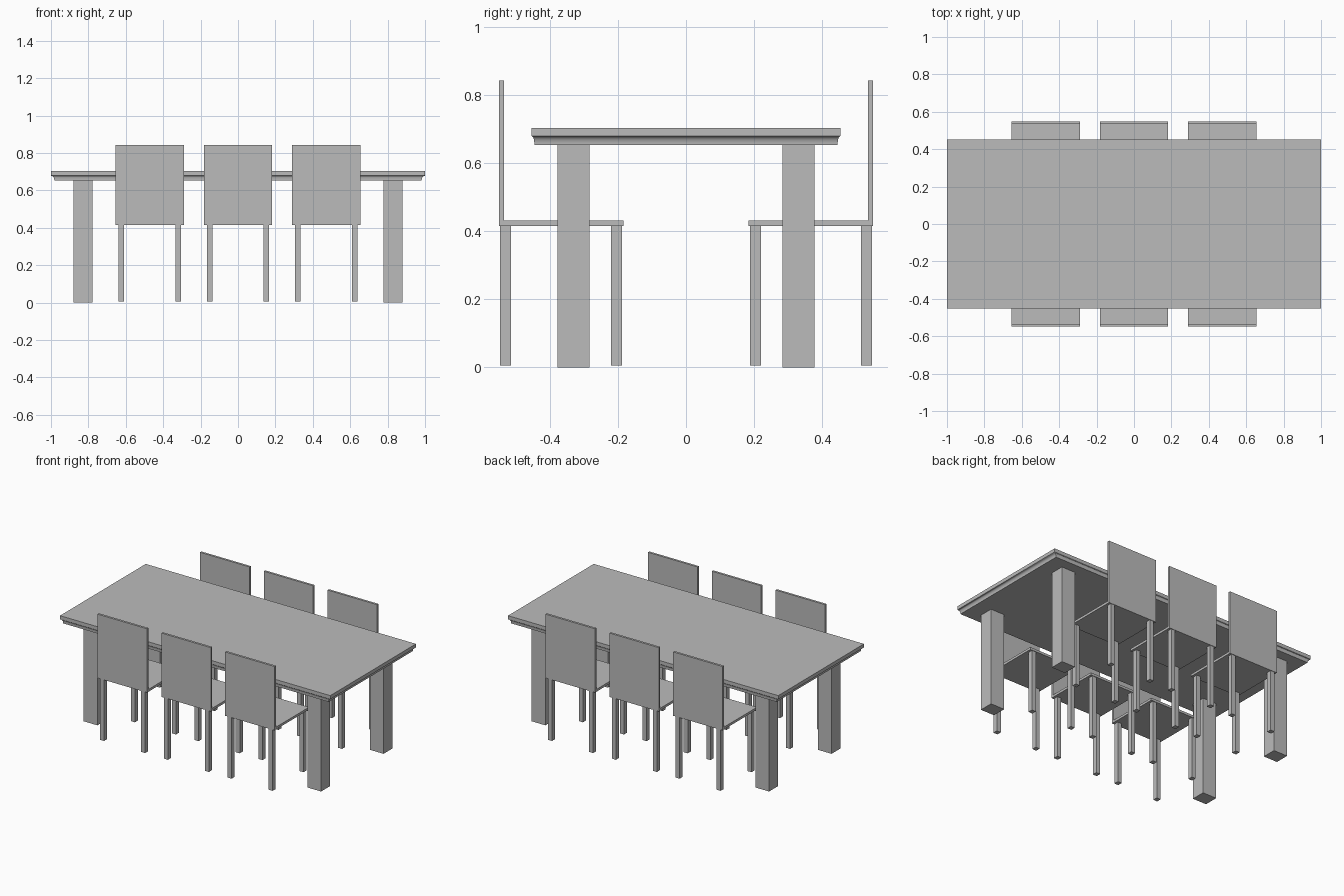
import bpy, bmesh, math

cube = bpy.data.objects.get("Cube")
if cube:
    bpy.data.objects.remove(cube)

grey = bpy.data.materials.new("plain grey")
grey.use_nodes = True
GREY = (0.5, 0.5, 0.5, 1)
grey.diffuse_color = GREY
grey.node_tree.nodes["Principled BSDF"].inputs["Base Color"].default_value = GREY


def finish(name, bm):
    bmesh.ops.recalc_face_normals(bm, faces=bm.faces)
    mesh = bpy.data.meshes.new(name)
    bm.to_mesh(mesh)
    bm.free()
    mesh.materials.append(grey)
    obj = bpy.data.objects.new(name, mesh)
    bpy.context.collection.objects.link(obj)
    return obj


def box(name, center, size):
    bm = bmesh.new()
    bmesh.ops.create_cube(bm, size=1)
    bmesh.ops.scale(bm, vec=size, verts=bm.verts)
    bmesh.ops.translate(bm, vec=center, verts=bm.verts)
    return finish(name, bm)


def stacked_rings(name, rings):
    """Closed solid through rectangular rings of (half x, half y, z)."""
    bm = bmesh.new()
    loops = [[bm.verts.new((sx * x, sy * y, z))
              for sx, sy in ((-1, -1), (1, -1), (1, 1), (-1, 1))]
             for x, y, z in rings]
    for low, high in zip(loops, loops[1:]):
        for i in range(4):
            j = (i + 1) % 4
            bm.faces.new((low[i], low[j], high[j], high[i]))
    bm.faces.new(loops[0])
    bm.faces.new(loops[-1])
    return finish(name, bm)


# Table top with a coved moulding below its rim
STEPS = 8
rings = []
for i in range(STEPS + 1):
    a = math.pi / 2 * i / STEPS
    out = 1 - math.cos(a)
    rings.append((0.982 + 0.014 * out, 0.445 + 0.006 * out,
                  0.653 + 0.024 * math.sin(a)))
rings += [(1, 0.453, 0.679), (1, 0.453, 0.703)]
top = stacked_rings("table_top", rings)
bpy.context.view_layer.objects.active = top
top.select_set(True)
bpy.ops.object.shade_smooth_by_angle(angle=math.radians(30))
top.select_set(False)

# Table legs
for sx in (-1, 1):
    for sy in (-1, 1):
        box("table_leg", (sx * 0.828, sy * 0.33, 0.3265), (0.102, 0.094, 0.653))


# Chairs: one L-shaped seat and back, plus four legs
def chair(cx, side):
    outline = [(0.184, 0.415), (0.549, 0.415), (0.549, 0.842),
               (0.534, 0.842), (0.534, 0.431), (0.184, 0.431)]
    bm = bmesh.new()
    face = bm.faces.new([bm.verts.new((cx - 0.183, side * y, z))
                         for y, z in outline])
    new = bmesh.ops.extrude_face_region(bm, geom=[face])["geom"]
    bmesh.ops.translate(bm, vec=(0.366, 0, 0),
                        verts=[v for v in new if isinstance(v, bmesh.types.BMVert)])
    finish("chair_seat_and_back", bm)
    for sx in (-1, 1):
        for y in (0.204, 0.53):
            box("chair_leg", (cx + sx * 0.152, side * y, 0.21),
                (0.03, 0.032, 0.41))


for side in (-1, 1):
    for cx in (-0.472, 0, 0.472):
        chair(cx, side)
